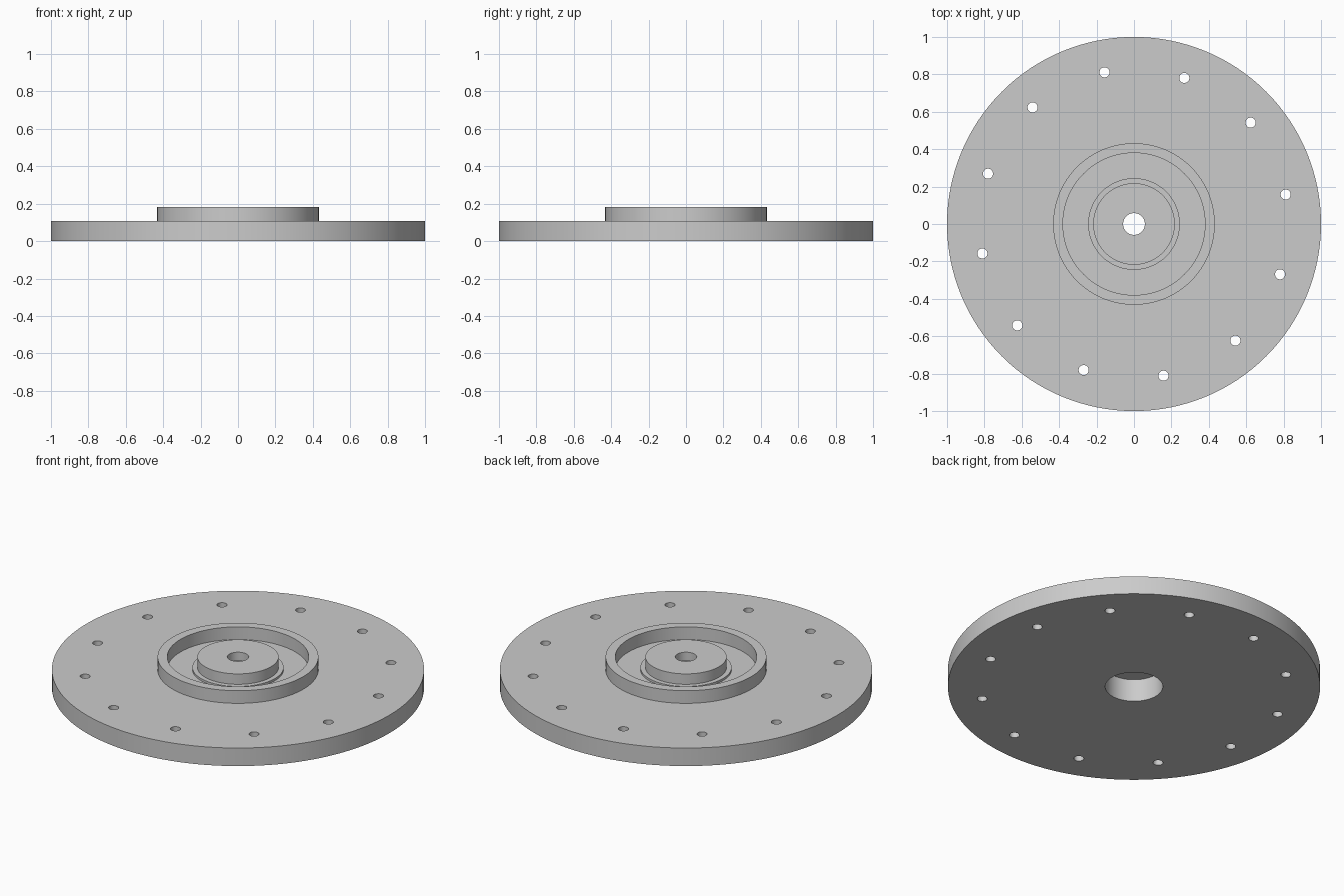
import bpy
import bmesh
from math import cos, sin, radians, pi

SEGMENTS = 128
PLATE_TOP, STEP_TOP, RIM_TOP, BORE_TOP = 0.107, 0.12, 0.182, 0.133
BOLT_COUNT, BOLT_CIRCLE, BOLT_RADIUS, BOLT_START = 12, 0.826, 0.027, 11

cube = bpy.data.objects.get("Cube")
if cube:
    bpy.data.objects.remove(cube, do_unlink=True)

grey = bpy.data.materials.new("plain_grey")
grey.use_nodes = True
colour = (0.6, 0.6, 0.6, 1)
grey.diffuse_color = colour
grey.node_tree.nodes["Principled BSDF"].inputs["Base Color"].default_value = colour


def finish(bm, name):
    bmesh.ops.recalc_face_normals(bm, faces=bm.faces)
    mesh = bpy.data.meshes.new(name)
    bm.to_mesh(mesh)
    bm.free()
    mesh.materials.append(grey)
    obj = bpy.data.objects.new(name, mesh)
    bpy.context.collection.objects.link(obj)
    return obj


def lathe(name, profile):
    """Turn a closed (radius, height) profile around the z axis."""
    bm = bmesh.new()
    verts = [bm.verts.new((r, 0, z)) for r, z in profile]
    edges = [bm.edges.new((v, verts[(i + 1) % len(verts)])) for i, v in enumerate(verts)]
    bmesh.ops.spin(bm, geom=verts + edges, cent=(0, 0, 0), axis=(0, 0, 1),
                   angle=2 * pi, steps=SEGMENTS, use_merge=True)
    bmesh.ops.remove_doubles(bm, verts=bm.verts, dist=0.0001)
    return finish(bm, name)


# Flange: counterbore, shaft hole, hub, hub step, raised rim and outer plate
flange = lathe("flange", [
    (0.155, 0), (0.155, BORE_TOP), (0.058, BORE_TOP), (0.058, RIM_TOP),
    (0.218, RIM_TOP), (0.218, STEP_TOP), (0.245, STEP_TOP), (0.245, PLATE_TOP),
    (0.38, PLATE_TOP), (0.38, RIM_TOP), (0.432, RIM_TOP), (0.432, PLATE_TOP),
    (1, PLATE_TOP), (1, 0),
])

# Bolt holes: a circle of pins cut through the plate
bm = bmesh.new()
for i in range(BOLT_COUNT):
    angle = radians(BOLT_START) + i * 2 * pi / BOLT_COUNT
    pin = bmesh.ops.create_cone(bm, cap_ends=True, segments=32, depth=0.4,
                                radius1=BOLT_RADIUS, radius2=BOLT_RADIUS)
    bmesh.ops.translate(bm, verts=pin["verts"],
                        vec=(BOLT_CIRCLE * cos(angle), BOLT_CIRCLE * sin(angle), 0))
pins = finish(bm, "bolt_hole_cutter")
pins.hide_render = True

cut = flange.modifiers.new("bolt_holes", "BOOLEAN")
cut.operation = "DIFFERENCE"
cut.solver = "EXACT"
cut.object = pins

# Apply the cut and keep the turned edges crisp
bpy.ops.object.select_all(action="DESELECT")
flange.select_set(True)
bpy.context.view_layer.objects.active = flange
bpy.ops.object.modifier_apply(modifier=cut.name)
bpy.data.objects.remove(pins, do_unlink=True)
bpy.ops.object.shade_smooth_by_angle(angle=radians(30))
